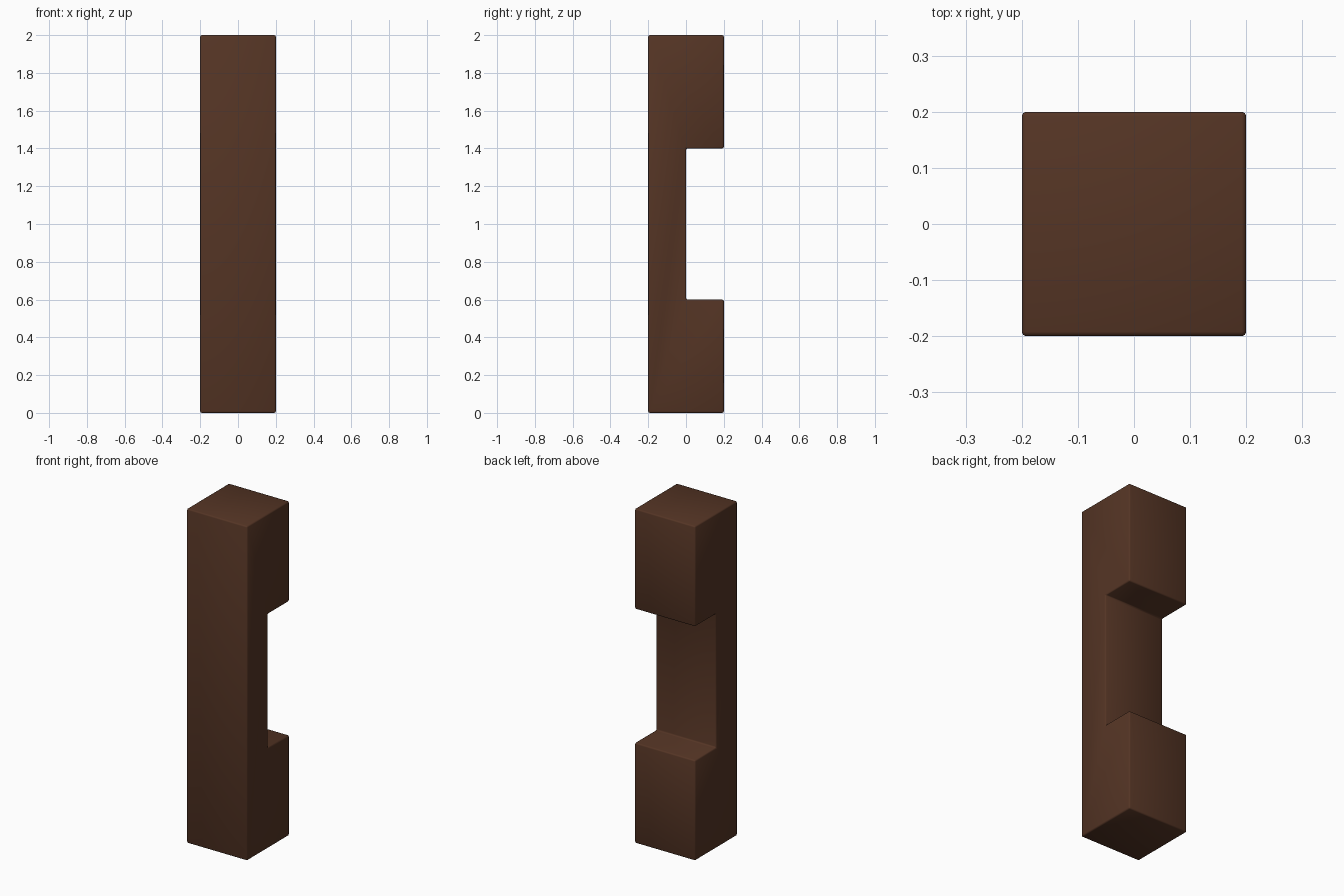
import bpy, bmesh

if "Cube" in bpy.data.objects:
    bpy.data.objects.remove(bpy.data.objects["Cube"])

# dark wood colour
wood = bpy.data.materials.new("dark brown wood")
wood.diffuse_color = (0.09, 0.035, 0.018, 1)
wood.use_nodes = True
wood.node_tree.nodes["Principled BSDF"].inputs["Base Color"].default_value = wood.diffuse_color

# C-shaped side profile (y, z), notch open to the back
profile = [(-0.2, 0), (0.2, 0), (0.2, 0.6), (0, 0.6),
           (0, 1.4), (0.2, 1.4), (0.2, 2), (-0.2, 2)]

# notched post: profile extruded along x
bm = bmesh.new()
face = bm.faces.new([bm.verts.new((-0.2, y, z)) for y, z in profile])
ext = bmesh.ops.extrude_face_region(bm, geom=[face])
bmesh.ops.translate(bm, vec=(0.4, 0, 0),
                    verts=[v for v in ext["geom"] if isinstance(v, bmesh.types.BMVert)])
bmesh.ops.recalc_face_normals(bm, faces=bm.faces)
mesh = bpy.data.meshes.new("notched_post")
bm.to_mesh(mesh)
bm.free()
mesh.materials.append(wood)
post = bpy.data.objects.new("notched_post", mesh)
bpy.context.collection.objects.link(post)

# softly rounded edges, smooth shading
bevel = post.modifiers.new("soft edges", "BEVEL")
bevel.width = 0.008
bevel.segments = 2
bevel.limit_method = "ANGLE"
mesh.shade_smooth()
